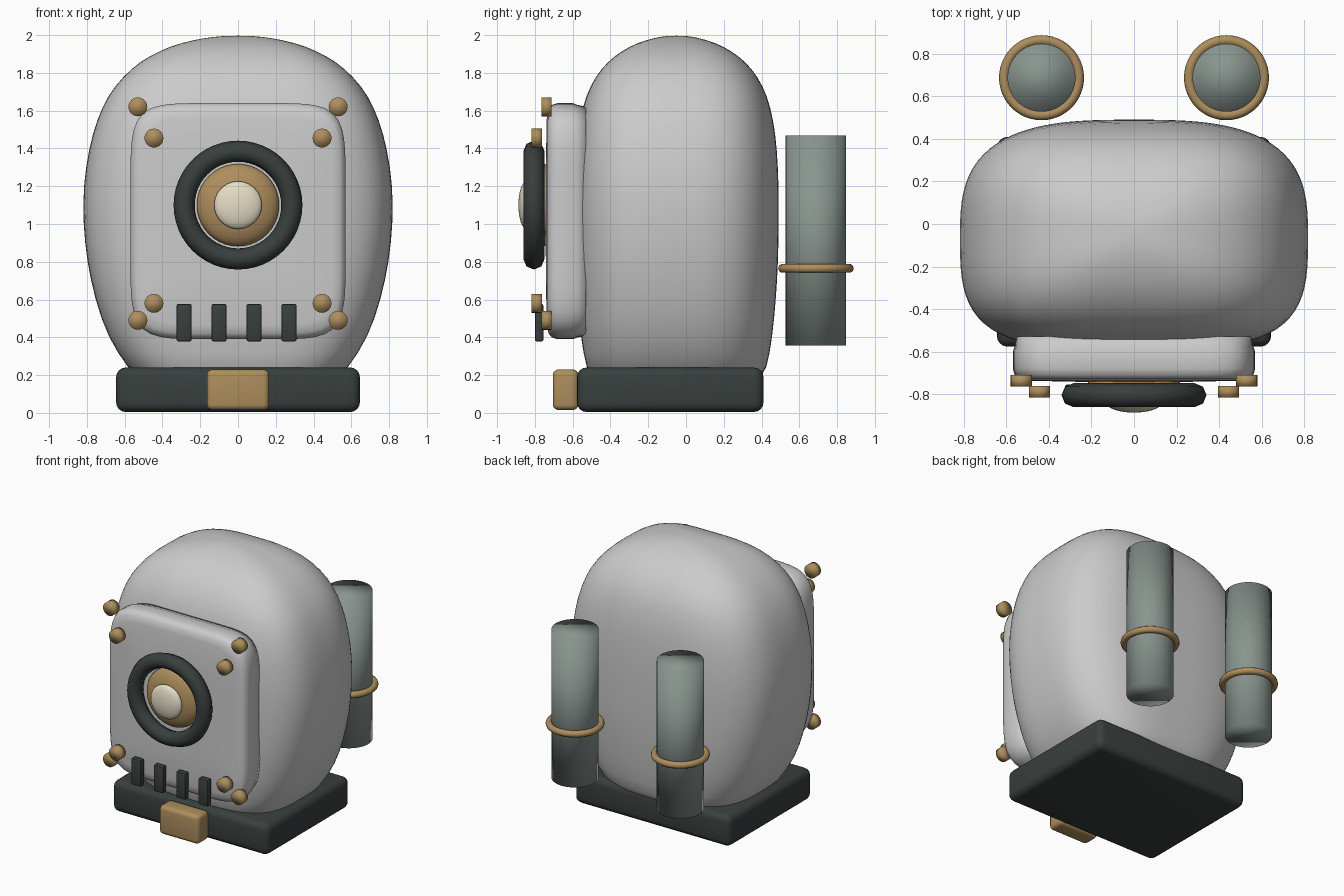
import bpy, bmesh
from math import cos, sin, pi, radians
from mathutils import Matrix, Vector

if "Cube" in bpy.data.objects:
    bpy.data.objects.remove(bpy.data.objects["Cube"])


def material(name, rgb):
    m = bpy.data.materials.new(name)
    m.diffuse_color = (*rgb, 1)
    m.use_nodes = True
    m.node_tree.nodes["Principled BSDF"].inputs["Base Color"].default_value = m.diffuse_color
    return m


DARK = material("dark_metal", (0.04, 0.05, 0.048))
BRASS = material("brass", (0.42, 0.27, 0.11))
TANK = material("tank_grey", (0.25, 0.30, 0.275))
CREAM = material("cream", (0.78, 0.72, 0.56))
FACE_FRONT = Matrix.Rotation(radians(90), 4, 'X')


def finish(name, bm, mat=None, angle=None):
    bmesh.ops.recalc_face_normals(bm, faces=bm.faces)
    me = bpy.data.meshes.new(name)
    bm.to_mesh(me)
    bm.free()
    ob = bpy.data.objects.new(name, me)
    bpy.context.collection.objects.link(ob)
    if mat:
        me.materials.append(mat)
    bpy.ops.object.select_all(action='DESELECT')
    ob.select_set(True)
    bpy.context.view_layer.objects.active = ob
    if angle:
        bpy.ops.object.shade_smooth_by_angle(angle=radians(angle))
    else:
        bpy.ops.object.shade_smooth()
    return ob


def loft(name, rings, mat=None, angle=None):
    """Skin a list of equal-length point rings and cap both ends."""
    bm = bmesh.new()
    vs = [[bm.verts.new(p) for p in r] for r in rings]
    n = len(vs[0])
    for a, b in zip(vs, vs[1:]):
        for i in range(n):
            bm.faces.new((a[i], a[(i + 1) % n], b[(i + 1) % n], b[i]))
    bm.faces.new(vs[0])
    bm.faces.new(vs[-1])
    return finish(name, bm, mat, angle)


def super_ring(a, b, n_pos, n_neg, count):
    """Superellipse points; the exponent may differ for +v and -v halves."""
    pts = []
    for i in range(count):
        t = 2 * pi * i / count
        n = n_pos if sin(t) >= 0 else n_neg
        r = (abs(cos(t) / a) ** n + abs(sin(t) / b) ** n) ** (-1 / n)
        pts.append((r * cos(t), r * sin(t)))
    return pts


def cylinder(name, loc, r, depth, mat, rot=Matrix(), seg=32):
    bm = bmesh.new()
    bmesh.ops.create_cone(bm, cap_ends=True, segments=seg, radius1=r, radius2=r,
                          depth=depth, matrix=Matrix.Translation(loc) @ rot)
    return finish(name, bm, mat)


def ball(name, loc, scale, mat):
    bm = bmesh.new()
    bmesh.ops.create_uvsphere(bm, u_segments=40, v_segments=20, radius=1,
                              matrix=Matrix.Translation(loc) @ FACE_FRONT
                              @ Matrix.Diagonal((scale[0], scale[2], scale[1], 1)))
    return finish(name, bm, mat)


def torus(name, loc, major, minor, mat, rot=Matrix(), seg=48, sides=10):
    rings = []
    m = Matrix.Translation(loc) @ rot
    bm = bmesh.new()
    for i in range(seg):
        t = 2 * pi * i / seg
        ring = []
        for j in range(sides):
            p = 2 * pi * j / sides
            r = major + minor * cos(p)
            ring.append(bm.verts.new(m @ Vector((r * cos(t), r * sin(t), minor * sin(p)))))
        rings.append(ring)
    for i in range(seg):
        a, b = rings[i], rings[(i + 1) % seg]
        for j in range(sides):
            k = (j + 1) % sides
            bm.faces.new((a[j], b[j], b[k], a[k]))
    return finish(name, bm, mat)


def box(name, lo, hi, bevel, mat, seg=4):
    lo, hi = Vector(lo), Vector(hi)
    bm = bmesh.new()
    bmesh.ops.create_cube(bm, size=1, matrix=Matrix.Translation((lo + hi) / 2)
                          @ Matrix.Diagonal((*(hi - lo), 1)))
    bmesh.ops.bevel(bm, geom=bm.edges[:], offset=bevel, segments=seg,
                    profile=0.5, affect='EDGES')
    return finish(name, bm, mat, 40)


# Rounded body shell: (z, half width, half depth)
profile = [(0.12, 0.48, 0.43), (0.24, 0.585, 0.48), (0.40, 0.69, 0.507),
           (0.60, 0.757, 0.526), (0.80, 0.80, 0.538), (1.00, 0.82, 0.541),
           (1.20, 0.82, 0.541), (1.40, 0.79, 0.532), (1.55, 0.748, 0.513),
           (1.68, 0.69, 0.48), (1.78, 0.61, 0.43), (1.86, 0.52, 0.365),
           (1.92, 0.41, 0.285), (1.96, 0.30, 0.205), (1.985, 0.18, 0.12),
           (1.997, 0.07, 0.05)]
body = loft("body_shell", [[(x, y - 0.05, z) for x, y in super_ring(a, b, 3.0, 3.6, 64)]
                           for z, a, b in profile])
sub = body.modifiers.new("smooth", 'SUBSURF')
sub.levels = sub.render_levels = 1

# Raised front panel: (y, scale)
panel = [(-0.53, 0.97), (-0.575, 0.985), (-0.60, 1.0), (-0.68, 1.0), (-0.71, 0.985),
         (-0.728, 0.95), (-0.737, 0.88), (-0.742, 0.5), (-0.743, 0.1)]
loft("front_panel", [[(x, y, z + 1.015) for x, z in
                      super_ring(0.57 * s, 0.625 * s, 6.5, 6.5, 96)] for y, s in panel])

# Porthole
torus("porthole_ring", (0, -0.805, 1.10), 0.285, 0.056, DARK, FACE_FRONT, 48, 8)
ball("porthole_dome", (0, -0.755, 1.10), (0.218, 0.085, 0.218), BRASS)
ball("porthole_lens", (0, -0.845, 1.10), (0.126, 0.042, 0.126), CREAM)

# Bolts, mirrored left and right
for side, s in (("left", -1), ("right", 1)):
    for row, z_out, z_in in (("top", 1.62, 1.455), ("bottom", 0.49, 0.58)):
        cylinder(f"outer_bolt_{row}_{side}", (s * 0.53, -0.738, z_out), 0.05, 0.054,
                 BRASS, FACE_FRONT, 24)
        cylinder(f"inner_bolt_{row}_{side}", (s * 0.445, -0.79, z_in), 0.05, 0.054,
                 BRASS, FACE_FRONT, 24)

# Vent slats
for i in range(4):
    x = -0.285 + 0.185 * i
    box(f"vent_slat_{i + 1}", (x - 0.04, -0.80, 0.378), (x + 0.04, -0.755, 0.577),
        0.01, DARK, 2)

# Base plinth and buckle
box("base", (-0.645, -0.577, 0.005), (0.645, 0.41, 0.24), 0.05, DARK)
box("base_buckle", (-0.165, -0.705, 0.015), (0.165, -0.57, 0.23), 0.03, BRASS)

# Rear tanks with bands
for side, s in (("left", -1), ("right", 1)):
    cylinder(f"tank_{side}", (s * 0.435, 0.688, 0.913), 0.16, 1.11, TANK, seg=40)
    torus(f"tank_band_{side}", (s * 0.435, 0.688, 0.765), 0.176, 0.024, BRASS)
